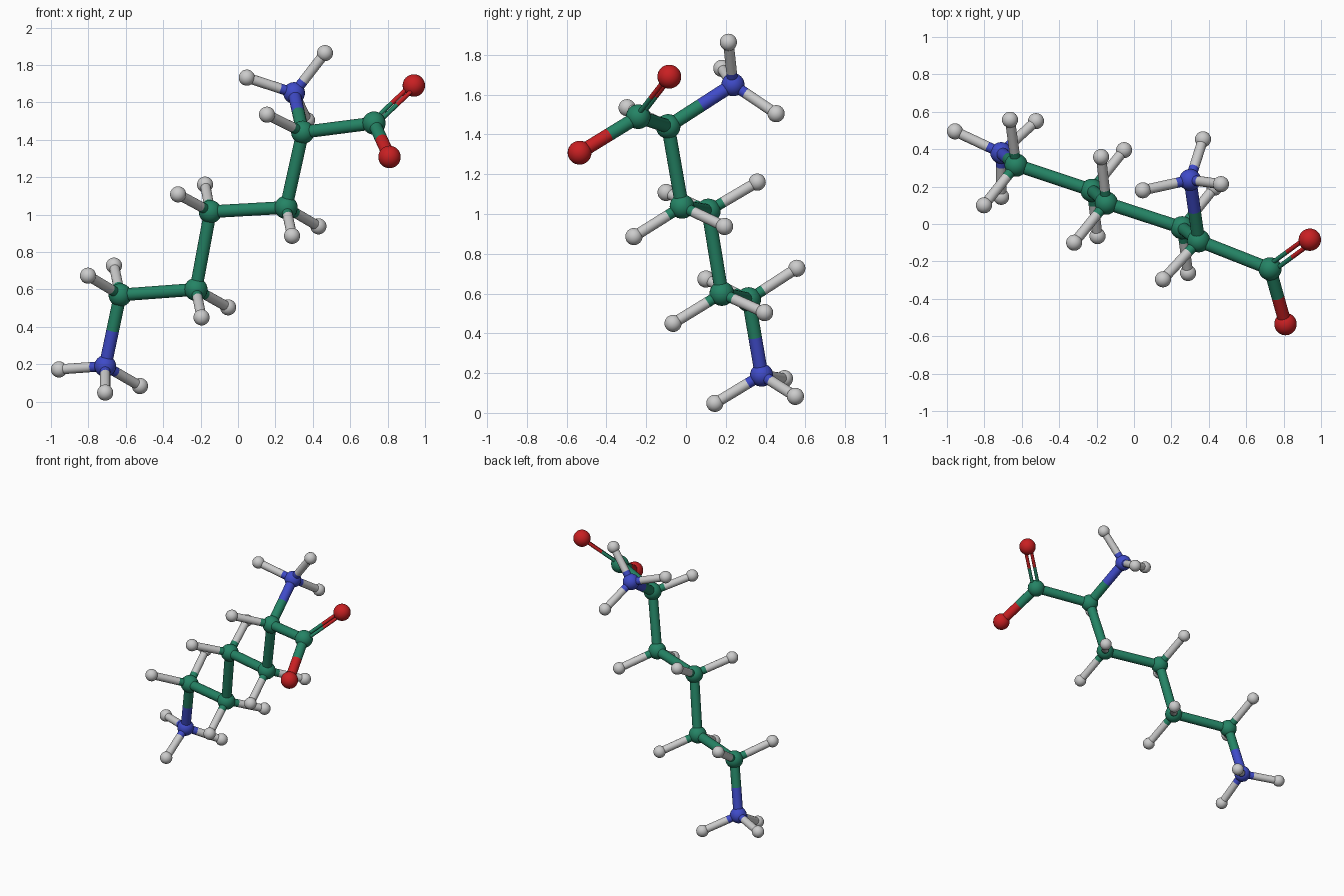
import bpy
from mathutils import Vector

cube = bpy.data.objects.get("Cube")
if cube:
    bpy.data.objects.remove(cube, do_unlink=True)


def make_material(name, rgb):
    mat = bpy.data.materials.new(name)
    mat.use_nodes = True
    mat.diffuse_color = (*rgb, 1)
    mat.node_tree.nodes["Principled BSDF"].inputs["Base Color"].default_value = (*rgb, 1)
    return mat


# Material and ball radius for each element
KINDS = {
    "carbon": (make_material("sea green", (0.018, 0.23, 0.13)), 0.062),
    "nitrogen": (make_material("blue", (0.05, 0.07, 0.58)), 0.058),
    "oxygen": (make_material("red", (0.58, 0.014, 0.016)), 0.06),
    "hydrogen": (make_material("light grey", (0.6, 0.6, 0.6)), 0.043),
}


def finish(name, mat):
    obj = bpy.context.object
    obj.name = name
    obj.data.materials.append(mat)
    bpy.ops.object.shade_smooth_by_angle()


def ball(name, kind, pos):
    mat, radius = KINDS[kind]
    bpy.ops.mesh.primitive_uv_sphere_add(segments=24, ring_count=16, radius=radius, location=pos)
    finish(name, mat)


def rod(name, kind, a, b, radius):
    d = b - a
    bpy.ops.mesh.primitive_cylinder_add(vertices=20, radius=radius, depth=d.length, location=(a + b) / 2)
    bpy.context.object.rotation_euler = d.to_track_quat('Z', 'Y').to_euler()
    finish(name, KINDS[kind][0])


def bond(name, kind_a, a, kind_b, b, radius, split=0.5):
    # Two-tone rod; one piece when both ends match
    if kind_a == kind_b:
        rod(name, kind_a, a, b, radius)
        return
    mid = a.lerp(b, split)
    rod(name + "_start", kind_a, a, mid, radius)
    rod(name + "_end", kind_b, mid, b, radius)


# Heavy atoms: kind, position, attached hydrogen positions
ATOMS = {
    "tail_nitrogen": ("nitrogen", (-0.71, 0.38, 0.19),
                      [(-0.957, 0.495, 0.172), (-0.71, 0.145, 0.048), (-0.524, 0.55, 0.083)]),
    "chain_carbon_1": ("carbon", (-0.63, 0.315, 0.57),
                       [(-0.802, 0.1, 0.673), (-0.663, 0.557, 0.727)]),
    "chain_carbon_2": ("carbon", (-0.225, 0.18, 0.6),
                       [(-0.195, -0.065, 0.45), (-0.053, 0.395, 0.504)]),
    "chain_carbon_3": ("carbon", (-0.148, 0.112, 1.015),
                       [(-0.32, -0.1, 1.108), (-0.176, 0.358, 1.16)]),
    "chain_carbon_4": ("carbon", (0.257, -0.02, 1.038),
                       [(0.289, -0.262, 0.886), (0.43, 0.194, 0.937)]),
    "chain_carbon_5": ("carbon", (0.346, -0.09, 1.44), [(0.155, -0.296, 1.534)]),
    "top_nitrogen": ("nitrogen", (0.3, 0.236, 1.65),
                     [(0.047, 0.18, 1.732), (0.465, 0.213, 1.863), (0.369, 0.453, 1.504)]),
    "acid_carbon": ("carbon", (0.727, -0.24, 1.489), []),
    "upper_oxygen": ("oxygen", (0.94, -0.084, 1.69), []),
    "lower_oxygen": ("oxygen", (0.81, -0.535, 1.308), []),
}

# Balls, with a thinner rod out to each hydrogen
for name, (kind, pos, hydrogens) in ATOMS.items():
    ball(name, kind, pos)
    for i, h in enumerate(hydrogens, 1):
        ball(f"{name}_hydrogen_{i}", "hydrogen", h)
        bond(f"{name}_hydrogen_rod_{i}", kind, Vector(pos), "hydrogen", Vector(h), 0.027, 0.3)

# Single bonds along the backbone and its branches
chain = ["tail_nitrogen"] + [f"chain_carbon_{i}" for i in range(1, 6)] + ["acid_carbon", "lower_oxygen"]
for a, b in list(zip(chain, chain[1:])) + [("chain_carbon_5", "top_nitrogen")]:
    bond(f"{a}_to_{b}", ATOMS[a][0], Vector(ATOMS[a][1]), ATOMS[b][0], Vector(ATOMS[b][1]), 0.034)

# Double bond: two thin rods side by side in the plane of the acid group
c, up, low = (Vector(ATOMS[n][1]) for n in ("acid_carbon", "upper_oxygen", "lower_oxygen"))
normal = (up - c).cross(low - c)
side = normal.cross(up - c).normalized() * 0.02
for label, s in (("left", 1), ("right", -1)):
    bond(f"double_bond_{label}", "carbon", c + side * s, "oxygen", up + side * s, 0.012)
